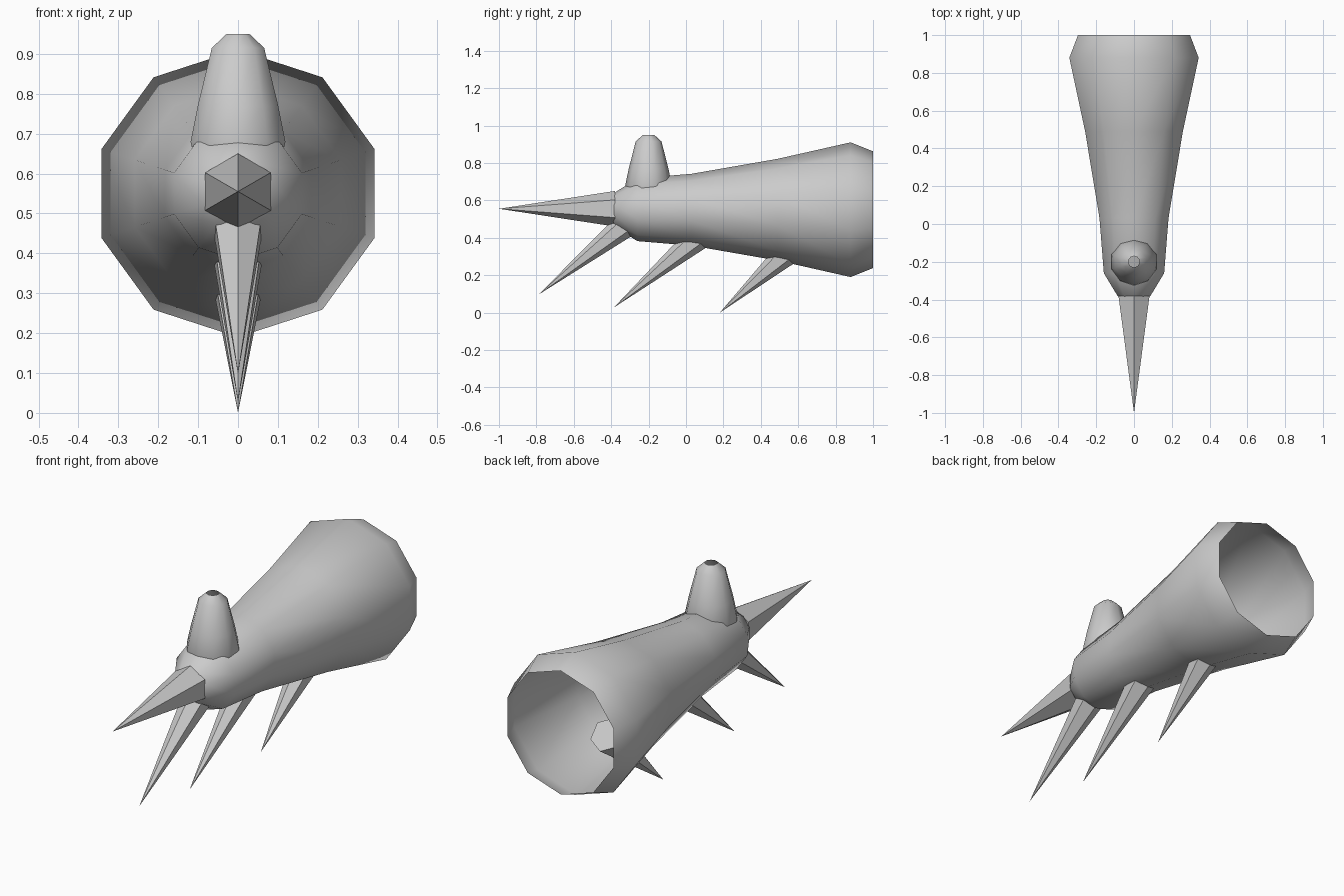
import bpy, bmesh
from math import sin, cos, pi, radians
from mathutils import Vector

if "Cube" in bpy.data.objects:
    bpy.data.objects.remove(bpy.data.objects["Cube"])


def lathe(name, profile, sides, origin, axis, up, smooth=None, cap_end=False):
    """Sweep (distance, radius) rings along an axis; first corner points to 'up'."""
    o, a, u = Vector(origin), Vector(axis).normalized(), Vector(up)
    u = (u - a * u.dot(a)).normalized()
    s = a.cross(u)
    bm = bmesh.new()
    rings = []
    for d, r in profile:
        if r == 0:
            rings.append([bm.verts.new(o + a * d)])
        else:
            rings.append([bm.verts.new(o + a * d + r * (u * cos(2 * pi * i / sides) + s * sin(2 * pi * i / sides)))
                          for i in range(sides)])
    for p, q in zip(rings, rings[1:]):
        for i in range(sides):
            j = (i + 1) % sides
            if len(p) == 1:
                bm.faces.new((p[0], q[j], q[i]))
            else:
                bm.faces.new((p[i], p[j], q[j], q[i]))
    if cap_end:
        bm.faces.new(rings[-1])
    bmesh.ops.recalc_face_normals(bm, faces=bm.faces[:])
    me = bpy.data.meshes.new(name)
    bm.to_mesh(me)
    bm.free()
    ob = bpy.data.objects.new(name, me)
    bpy.context.collection.objects.link(ob)
    if smooth:
        bpy.ops.object.select_all(action='DESELECT')
        ob.select_set(True)
        bpy.context.view_layer.objects.active = ob
        bpy.ops.object.shade_smooth_by_angle(angle=radians(smooth))
    return ob


# Flared body, open at the back
lathe("body", [(-0.41, 0.045), (-0.38, 0.092), (-0.26, 0.168), (0.03, 0.192),
               (0.49, 0.272), (0.88, 0.36), (1.0, 0.312)],
      10, (0, 0, 0.55), (0, 1, 0), (0, 0, 1), smooth=40)

# Chimney on top, open at its tip
lathe("chimney", [(0.64, 0.115), (0.68, 0.125), (0.77, 0.106), (0.915, 0.069), (0.95, 0.03)],
      10, (0, -0.2, 0), (0, 0, 1), (0, 1, 0), smooth=40)

# Six-sided spikes: tip y, tip z, upward angle, length, base radius
spikes = {
    "front_spike": (-1.0, 0.555, 0, 0.62, 0.095),
    "lower_front_spike": (-0.787, 0.097, 38.7, 0.66, 0.076),
    "lower_middle_spike": (-0.386, 0.027, 39.7, 0.66, 0.078),
    "lower_rear_spike": (0.181, 0.0, 41.5, 0.6, 0.084),
}
for name, (y, z, ang, length, r) in spikes.items():
    t = radians(ang)
    lathe(name, [(0, 0), (length, r)], 6, (0, y, z), (0, cos(t), sin(t)),
          (0, -sin(t), cos(t)), cap_end=True)
